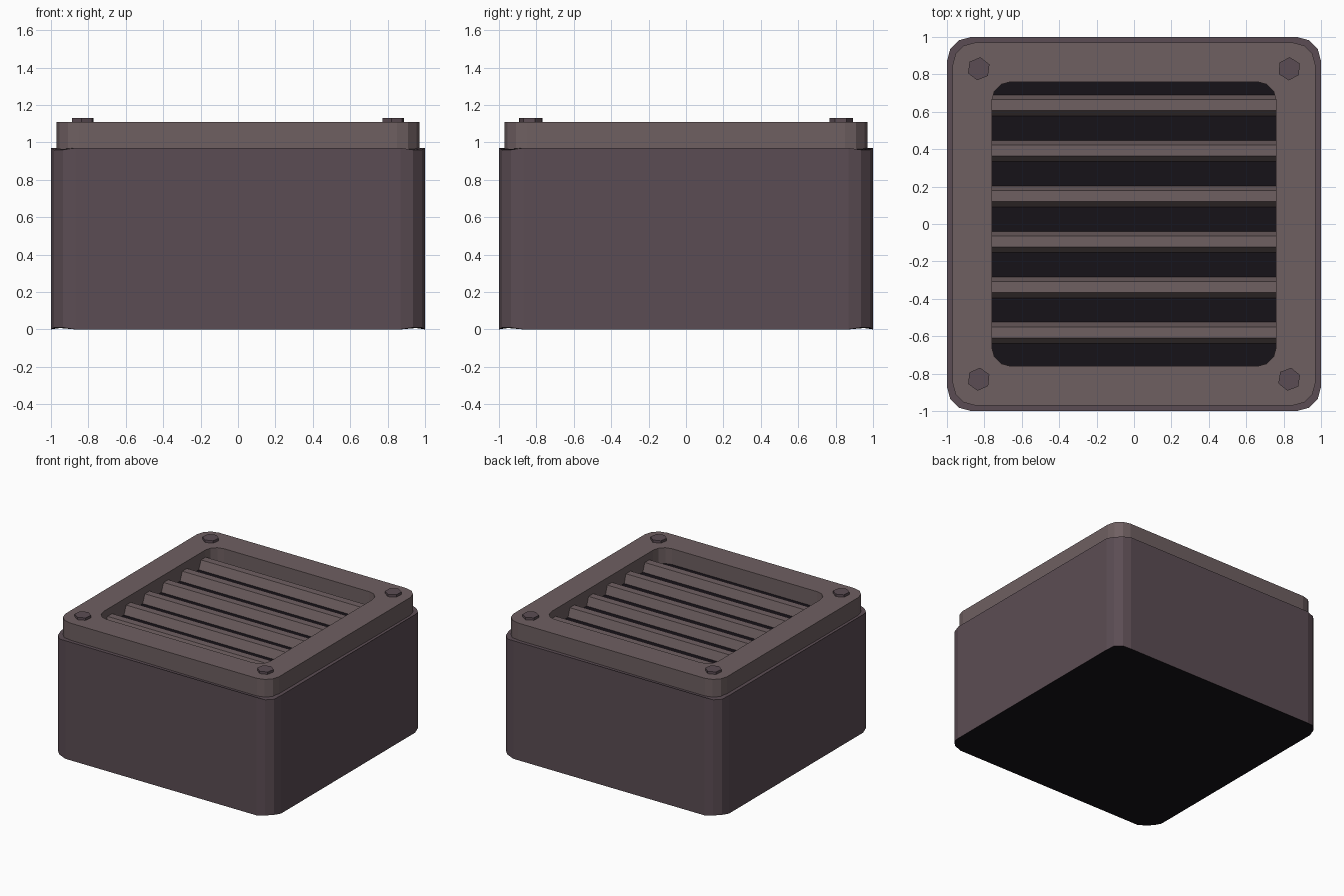
import bpy, bmesh, math, random

if "Cube" in bpy.data.objects:
    bpy.data.objects.remove(bpy.data.objects["Cube"])

random.seed(4)


def material(name, rgb):
    m = bpy.data.materials.new(name)
    m.diffuse_color = (*rgb, 1)
    m.use_nodes = True
    m.node_tree.nodes["Principled BSDF"].inputs["Base Color"].default_value = m.diffuse_color
    return m


BODY = material("dark_paint", (0.105, 0.073, 0.087))
TRIM = material("trim_paint", (0.158, 0.116, 0.120))
DARK = material("dark_interior", (0.008, 0.006, 0.009))


def finish(bm, name, *mats):
    bmesh.ops.recalc_face_normals(bm, faces=bm.faces)
    me = bpy.data.meshes.new(name)
    bm.to_mesh(me)
    bm.free()
    for m in mats:
        me.materials.append(m)
    ob = bpy.data.objects.new(name, me)
    bpy.context.collection.objects.link(ob)
    return ob


def rounded_square(half, radius, steps=3):
    pts = []
    for q in range(4):
        a0 = q * math.pi / 2
        mid = a0 + math.pi / 4
        cx = math.copysign(half - radius, math.cos(mid))
        cy = math.copysign(half - radius, math.sin(mid))
        for i in range(steps + 1):
            a = a0 + i * math.pi / 2 / steps
            pts.append((cx + radius * math.cos(a), cy + radius * math.sin(a)))
    return pts


def extrude_face(bm, pts, vec):
    face = bm.faces.new([bm.verts.new(p) for p in pts])
    new = bmesh.ops.extrude_face_region(bm, geom=[face])["geom"]
    bmesh.ops.translate(bm, vec=vec,
                        verts=[v for v in new if isinstance(v, bmesh.types.BMVert)])


# Box body with softly eased corners and a dark underside
bm = bmesh.new()
extrude_face(bm, [(x, y, 0) for x, y in rounded_square(1.0, 0.13)], (0, 0, 0.97))
bm.normal_update()
for f in bm.faces:
    if len(f.verts) > 4 and f.calc_center_median().z < 0.1:
        f.material_index = 1
for v in bm.verts:
    if min(abs(v.co.x), abs(v.co.y)) > 0.9:
        v.co.z += 0.01 if v.co.z < 0.5 else -0.01
finish(bm, "body", BODY, DARK)

# Dark backing behind the slats
bm = bmesh.new()
extrude_face(bm, [(x, y, 0.96) for x, y in rounded_square(0.78, 0.10)], (0, 0, 0.02))
finish(bm, "vent_backing", DARK)

# Rim frame: closed loop of quads around the rounded opening
bm = bmesh.new()
outer, inner = rounded_square(0.97, 0.12), rounded_square(0.76, 0.10)
rings = [[bm.verts.new((x, y, z)) for x, y in pts]
         for pts, z in ((outer, 0.965), (outer, 1.11), (inner, 1.11), (inner, 0.965))]
n = len(outer)
for r in range(4):
    a, b = rings[r], rings[(r + 1) % 4]
    for i in range(n):
        j = (i + 1) % n
        bm.faces.new((a[i], a[j], b[j], b[i]))
finish(bm, "vent_frame", TRIM)

# Six slats with sloping sides running across the opening
profile = [(0.083, 0.978), (0.058, 1.05), (-0.002, 1.05), (-0.032, 0.978)]
for k in range(6):
    yc = (k - 2.5) * 0.243
    bm = bmesh.new()
    extrude_face(bm, [(-0.765, yc + y, z) for y, z in profile], (1.53, 0, 0))
    finish(bm, f"slat_{k + 1}", TRIM)

# Hexagonal corner bolts, each turned a little differently
for k, (sx, sy) in enumerate(((-1, -1), (1, -1), (1, 1), (-1, 1))):
    turn = math.pi / 6 + random.uniform(-0.2, 0.2)
    bm = bmesh.new()
    extrude_face(bm, [(sx * 0.83 + 0.062 * math.cos(turn + i * math.pi / 3),
                       sy * 0.83 + 0.062 * math.sin(turn + i * math.pi / 3), 1.10)
                      for i in range(6)], (0, 0, 0.03))
    finish(bm, f"bolt_{k + 1}", BODY)
